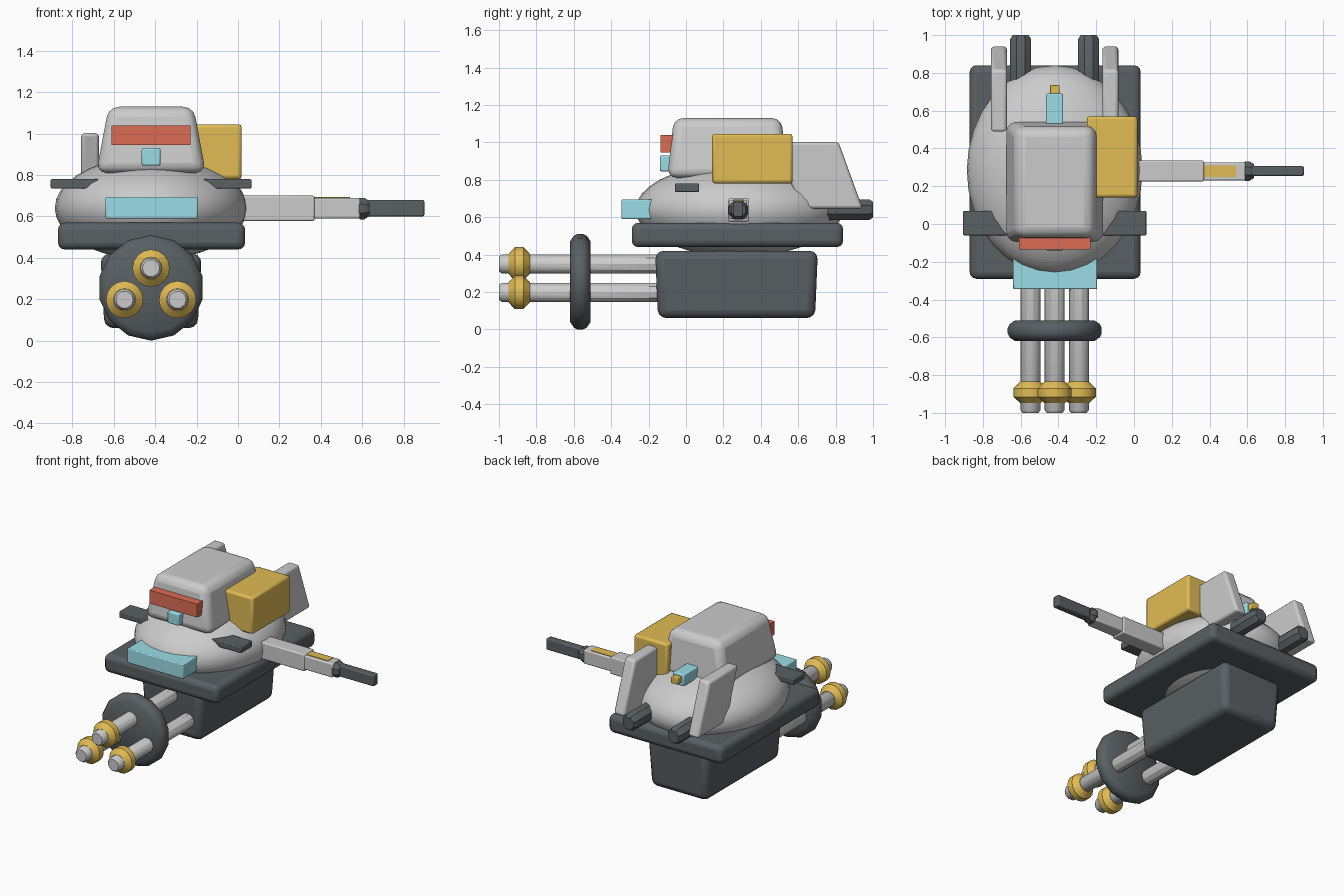
import bpy, bmesh, math
from mathutils import Vector

if "Cube" in bpy.data.objects:
    bpy.data.objects.remove(bpy.data.objects["Cube"])

CX = -0.42  # turret centreline


def material(name, rgb):
    m = bpy.data.materials.new(name)
    m.diffuse_color = (*rgb, 1)
    m.use_nodes = True
    m.node_tree.nodes["Principled BSDF"].inputs["Base Color"].default_value = m.diffuse_color
    return m


DARK = material("dark_metal", (0.10, 0.115, 0.125))
GOLD = material("yellow_paint", (0.75, 0.50, 0.09))
RED = material("red_glass", (0.72, 0.15, 0.09))
CYAN = material("cyan_glass", (0.33, 0.72, 0.80))


def finish(name, bm, mat=None, bevel=0, segments=2, smooth=35):
    bmesh.ops.recalc_face_normals(bm, faces=bm.faces)
    me = bpy.data.meshes.new(name)
    bm.to_mesh(me)
    bm.free()
    ob = bpy.data.objects.new(name, me)
    bpy.context.collection.objects.link(ob)
    if mat:
        me.materials.append(mat)
    if bevel:
        b = ob.modifiers.new("bevel", 'BEVEL')
        b.width, b.segments = bevel, segments
        b.limit_method = 'ANGLE'
    if smooth:
        bpy.ops.object.select_all(action='DESELECT')
        bpy.context.view_layer.objects.active = ob
        ob.select_set(True)
        bpy.ops.object.shade_smooth_by_angle(angle=math.radians(smooth))
    return ob


def box(name, x, y, z, mat=None, bevel=0.01, segments=2, top=(0, 0), bottom=(0, 0)):
    """Box from ranges; top and bottom give the inset of those ends in x and y."""
    bm = bmesh.new()
    bmesh.ops.create_cube(bm, size=1)
    for v in bm.verts:
        inset = top if v.co.z > 0 else bottom
        sx, sy = math.copysign(1, v.co.x), math.copysign(1, v.co.y)
        v.co = Vector((sum(x) / 2 + sx * ((x[1] - x[0]) / 2 - inset[0]),
                       sum(y) / 2 + sy * ((y[1] - y[0]) / 2 - inset[1]),
                       z[1] if v.co.z > 0 else z[0]))
    return finish(name, bm, mat, bevel, segments)


def lathe(name, profile, centre, sides, mat=None, axis='Y', smooth=35, turn=0):
    """Closed turned part; profile is (distance along axis, radius)."""
    bm = bmesh.new()
    rings = []
    for d, r in profile:
        ring = []
        for i in range(sides):
            a = 2 * math.pi * i / sides + turn
            s, c = r * math.sin(a), r * math.cos(a)
            p = (centre[0] + s, d, centre[1] + c) if axis == 'Y' else (d, centre[0] + s, centre[1] + c)
            ring.append(bm.verts.new(p))
        rings.append(ring)
    for a, b in zip(rings, rings[1:]):
        for i in range(sides):
            j = (i + 1) % sides
            bm.faces.new((a[i], a[j], b[j], b[i]))
    bm.faces.new(rings[0])
    bm.faces.new(rings[-1])
    return finish(name, bm, mat, smooth=smooth)


# Domed hull
bm = bmesh.new()
bmesh.ops.create_uvsphere(bm, u_segments=32, v_segments=18, radius=1)
for v in bm.verts:
    v.co = Vector((CX + v.co.x * 0.465, 0.285 + v.co.y * 0.555, 0.64 + v.co.z * 0.25))
finish("hull_dome", bm, smooth=60)

# Base plate and gun housing
box("base_plate", (-0.87, 0.035), (-0.29, 0.84), (0.44, 0.57), DARK, 0.035, 3)
box("gun_housing", (-0.665, -0.175), (-0.165, 0.705), (0.06, 0.42), DARK, 0.045, 3, bottom=(0.02, 0.015))

# Cabin, visor and side crate
box("cabin", (-0.685, -0.155), (-0.10, 0.545), (0.81, 1.13), None, 0.05, 3, top=(0.06, 0.035))
box("visor", (-0.61, -0.23), (-0.135, -0.06), (0.945, 1.04), RED, 0)
box("side_crate", (-0.25, 0.018), (0.14, 0.57), (0.78, 1.045), GOLD, 0.015)

# Sensor rod running through the cabin
box("sensor_rod", (-0.465, -0.375), (-0.14, 0.69), (0.845, 0.93), CYAN, 0.008)
box("sensor_tip", (-0.446, -0.394), (0.66, 0.735), (0.87, 0.915), GOLD, 0.005)

# Front light bar
box("light_bar", (-0.64, -0.195), (-0.345, -0.15), (0.59, 0.695), CYAN, 0.006)

# Triple barrel gun with carrier disc and muzzle rings
lathe("barrel_disc", [(-0.62, 0.215), (-0.60, 0.245), (-0.58, 0.255), (-0.55, 0.255), (-0.53, 0.245),
                      (-0.51, 0.215)], (CX, 0.255), 14, DARK)
for i, (dx, z) in enumerate([(0, 0.35), (-0.128, 0.198), (0.128, 0.198)]):
    c = (CX + dx, z)
    lathe(f"barrel_{i}", [(-1.0, 0.042), (-0.985, 0.053), (-0.1, 0.053)], c, 10, turn=math.pi / 10)
    lathe(f"muzzle_ring_{i}", [(-0.948, 0.054), (-0.915, 0.090), (-0.87, 0.090), (-0.835, 0.054)],
          c, 16, GOLD, smooth=25)

# Parts repeated on both sides of the centreline
for side, s in (("left", -1), ("right", 1)):
    xs = sorted((CX + s * 0.25, CX + s * 0.485))
    box(f"{side}_side_tab", xs, (-0.06, 0.07), (0.735, 0.78), DARK, 0.006)
    lathe(f"{side}_exhaust", [(0.72, 0.06), (0.98, 0.06), (1.0, 0.045)], (CX + s * 0.18, 0.64), 8, DARK,
          turn=math.pi / 8)
    # Swept rear fin
    bm = bmesh.new()
    x0 = CX + s * 0.295 - 0.043
    face = bm.faces.new([bm.verts.new((x0, y, z)) for y, z in
                         ((0.485, 1.003), (0.815, 1.003), (0.945, 0.645), (0.61, 0.645))])
    out = bmesh.ops.extrude_face_region(bm, geom=[face])
    bmesh.ops.translate(bm, verts=[g for g in out["geom"] if isinstance(g, bmesh.types.BMVert)], vec=(0.086, 0, 0))
    finish(f"{side}_fin", bm, None, 0.018, 3)

# Side gun
box("side_gun_body", (-0.1, 0.37), (0.225, 0.335), (0.578, 0.70), None, 0.008)
box("side_gun_receiver", (0.3, 0.59), (0.23, 0.325), (0.59, 0.69), None, 0.008)
box("side_gun_inlay", (0.37, 0.54), (0.25, 0.31), (0.62, 0.694), GOLD, 0)
lathe("side_gun_collar", [(0.575, 0.045), (0.59, 0.056), (0.61, 0.056), (0.635, 0.04)], (0.28, 0.638), 8, DARK, 'X',
      turn=math.pi / 8)
box("side_gun_barrel", (0.6, 0.9), (0.254, 0.306), (0.60, 0.68), DARK, 0.008)
